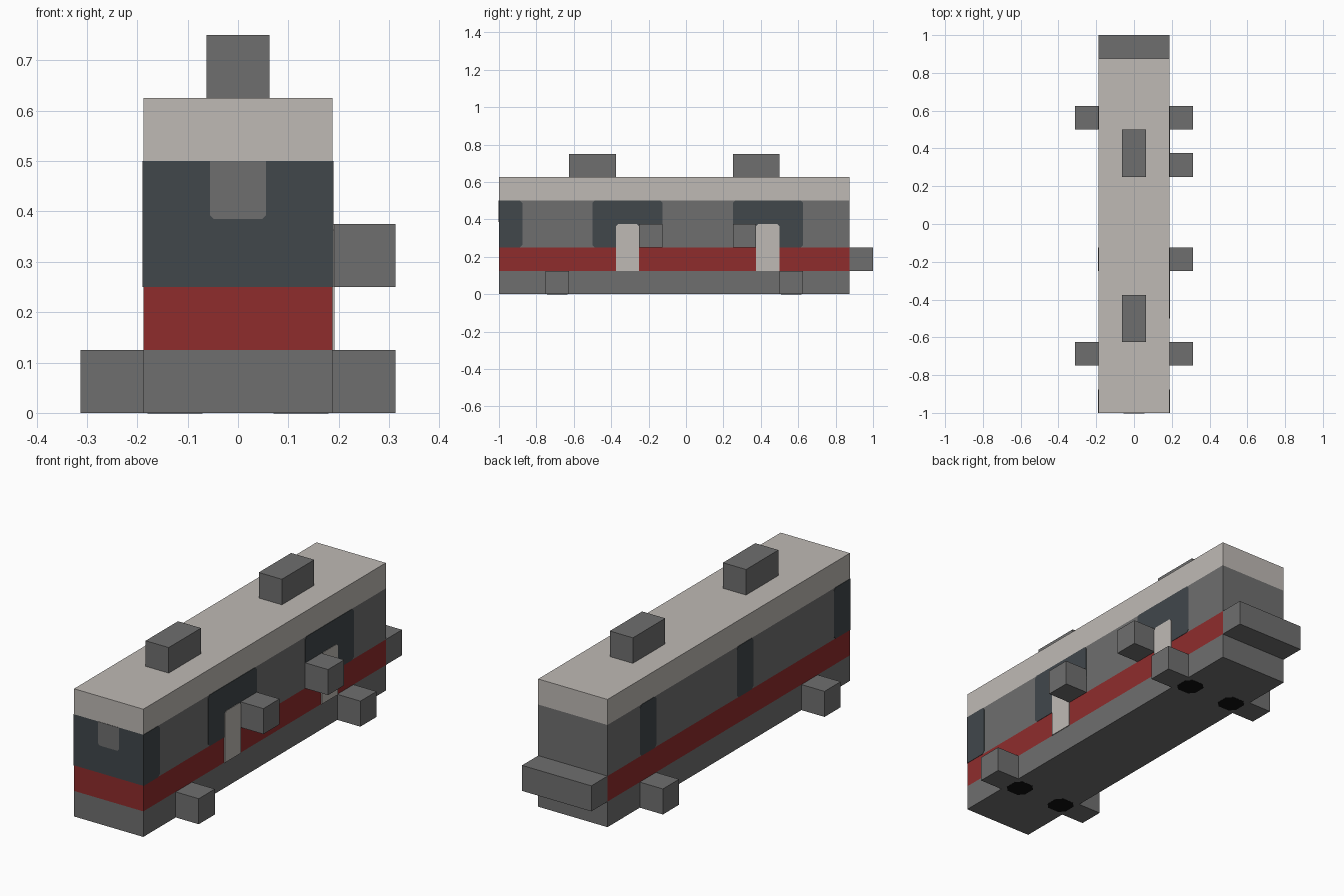
import bpy
import bmesh
from mathutils import Vector

cube = bpy.data.objects.get("Cube")
if cube:
    bpy.data.objects.remove(cube, do_unlink=True)

U = 0.125            # building unit
HALF = 1.5 * U       # half the body width


def material(name, rgb):
    lin = [((c / 255 + 0.055) / 1.055) ** 2.4 for c in rgb] + [1]
    m = bpy.data.materials.new(name)
    m.use_nodes = True
    m.diffuse_color = lin
    m.node_tree.nodes["Principled BSDF"].inputs["Base Color"].default_value = lin
    return m


GREY = material("mid grey", (111, 111, 111))
RED = material("deep red", (143, 44, 44))
PALE = material("warm pale grey", (191, 186, 181))
GLASS = material("dark glass", (65, 71, 75))
BLACK = material("black", (17, 17, 17))


def finish(name, bm, *mats):
    mesh = bpy.data.meshes.new(name)
    bmesh.ops.recalc_face_normals(bm, faces=bm.faces)
    bm.to_mesh(mesh)
    bm.free()
    for m in mats:
        mesh.materials.append(m)
    obj = bpy.data.objects.new(name, mesh)
    bpy.context.collection.objects.link(obj)
    return obj


def box_mesh(lo, hi):
    bm = bmesh.new()
    bmesh.ops.create_cube(bm, size=1)
    lo, hi = Vector(lo), Vector(hi)
    for v in bm.verts:
        v.co = (lo + hi) / 2 + v.co * (hi - lo)
    return bm


def box(name, lo, hi, mat=GREY):
    return finish(name, box_mesh(lo, hi), mat)


def plate(name, points, push, mat):
    """Thin plate from an outline, thickened along push."""
    bm = bmesh.new()
    face = bm.faces.new([bm.verts.new(p) for p in points])
    out = bmesh.ops.extrude_face_region(bm, geom=[face])["geom"]
    bmesh.ops.translate(bm, vec=push, verts=[g for g in out if isinstance(g, bmesh.types.BMVert)])
    return finish(name, bm, mat)


def outline(a0, a1, b0, b1, cut, bottom=True, top=True, start=True):
    """Rectangle with optionally clipped corners."""
    pts = []
    corners = [(a0, b0, 1, 1, bottom and start), (a1, b0, -1, 1, bottom),
               (a1, b1, -1, -1, top), (a0, b1, 1, -1, top and start)]
    for i, (a, b, da, db, clip) in enumerate(corners):
        if clip:
            pair = [(a, b + db * cut), (a + da * cut, b)]
            pts += pair if i % 2 == 0 else pair[::-1]
        else:
            pts.append((a, b))
    return pts


def side_plate(name, side, y0, y1, z0, z1, depth, mat, bottom=True):
    pts = outline(y0, y1, z0, z1, 0.012, bottom, True, y0 > -1)
    plate(name, [(side * HALF, y, z) for y, z in pts], (side * depth, 0, 0), mat)


# Body: one block split into colour bands by height
bm = box_mesh((-HALF, -1, 0), (HALF, 7 * U, 5 * U))
for z in (U, 2 * U, 4 * U):
    bmesh.ops.bisect_plane(bm, geom=bm.verts[:] + bm.edges[:] + bm.faces[:],
                           plane_co=(0, 0, z), plane_no=(0, 0, 1))
for f in bm.faces:
    f.normal_update()
    z = f.calc_center_median().z
    if z > 4 * U:
        f.material_index = 2
    elif z > 2 * U:
        f.material_index = 3 if f.normal.y < -0.5 else 0
    elif z > U:
        f.material_index = 1
finish("body", bm, GREY, RED, PALE, GLASS)

# Grey panel in the windscreen
pts = outline(-0.056, 0.056, 0.385, 4 * U, 0.008, True, False)
plate("windscreen_panel", [(x, -1, z) for x, z in pts], (0, -0.002, 0), GREY)

# Windows on both sides
for i, (y0, y1) in enumerate([(-8, -7), (-4, -1), (2, 5)]):
    side_plate(f"left_window_{i}", 1, y0 * U, y1 * U, 2 * U, 4 * U, 0.002, GLASS)
for i, (y0, y1) in enumerate([(-8, -7), (-2, -1), (4, 5)]):
    side_plate(f"right_window_{i}", -1, y0 * U, y1 * U, 2 * U, 4 * U, 0.002, GLASS)

# Doors with a mirror block beside each
for name, door, block in (("front", -3, -2), ("rear", 3, 2)):
    side_plate(f"{name}_door", 1, door * U, (door + 1) * U, U, 3 * U, 0.004, PALE, False)
    box(f"{name}_side_block", (HALF, block * U, 2 * U), (HALF + U, (block + 1) * U, 3 * U))

# Wheel blocks, with black patches beneath the body
for end, y in (("front", -6), ("rear", 4)):
    for name, s in (("left", 1), ("right", -1)):
        xs = sorted((s * HALF, s * (HALF + U)))
        box(f"{end}_{name}_wheel", (xs[0], y * U, 0), (xs[1], (y + 1) * U, U))
        cx, cy, r = s * U, (y + 0.5) * U, 0.055
        pts = outline(cx - r, cx + r, cy - r, cy + r, 0.025)
        plate(f"{end}_{name}_underside_patch", [(x, v, 0) for x, v in pts],
              (0, 0, -0.001), BLACK)

# Roof units and rear bumper
for name, y in (("front", -5), ("rear", 2)):
    box(f"{name}_roof_unit", (-U / 2, y * U, 5 * U), (U / 2, (y + 2) * U, 6 * U))
box("rear_bumper", (-HALF, 7 * U, U), (HALF, 8 * U, 2 * U))
